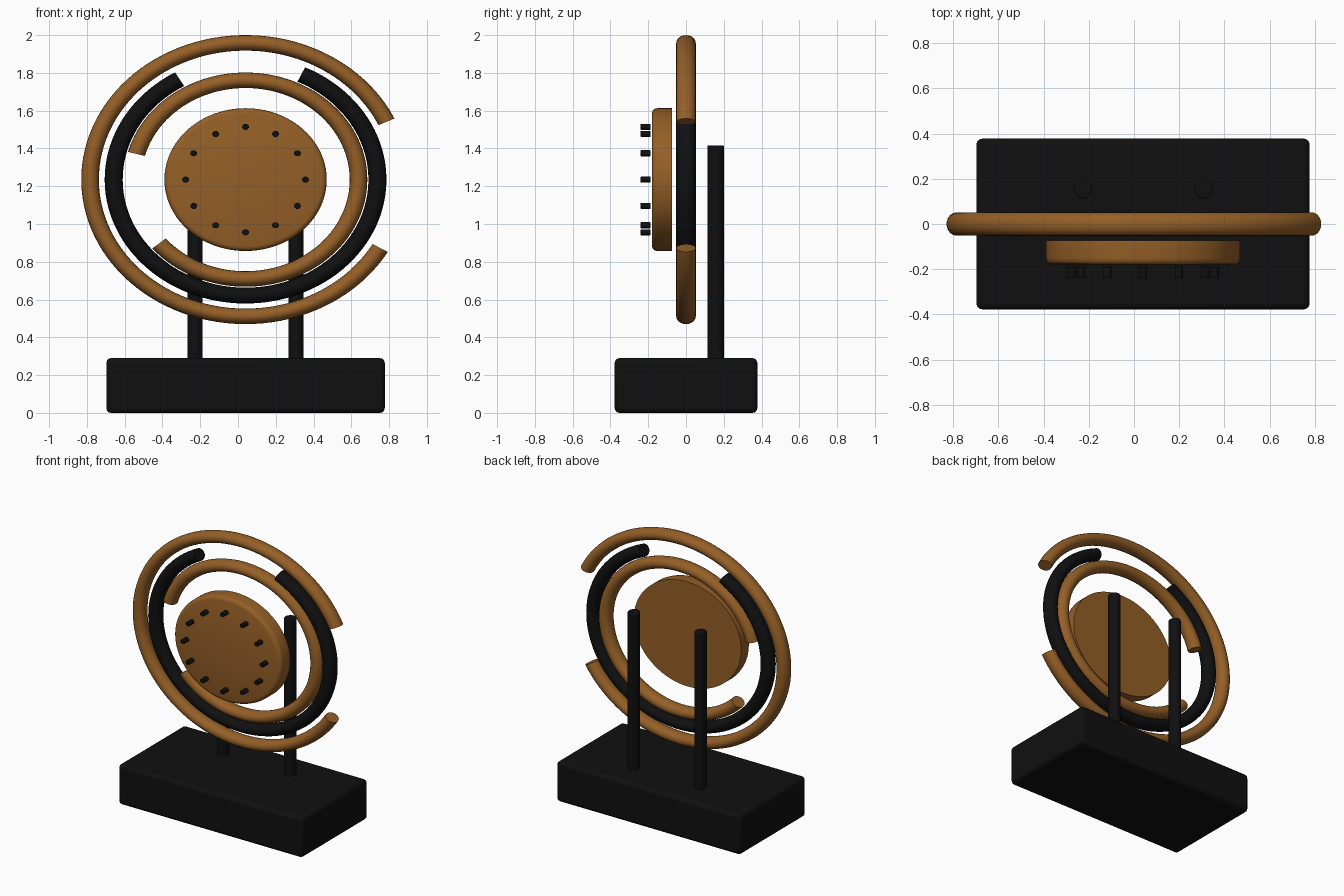
import bpy, bmesh
from math import radians, sin, cos, pi
from mathutils import Matrix, Vector

cube = bpy.data.objects.get("Cube")
if cube:
    bpy.data.objects.remove(cube, do_unlink=True)

CX, CZ = 0.04, 1.235          # centre of rings and disc
SX, SY = 1.137, 1.26          # the whole sculpture is stretched in x and y


def material(name, rgb, rough):
    m = bpy.data.materials.new(name)
    m.use_nodes = True
    m.diffuse_color = (*rgb, 1)
    node = m.node_tree.nodes["Principled BSDF"]
    node.inputs["Base Color"].default_value = (*rgb, 1)
    node.inputs["Roughness"].default_value = rough
    return m


bronze = material("bronze brown", (0.30, 0.115, 0.02), 0.5)
black = material("matte black", (0.005, 0.005, 0.005), 0.6)


def finish(name, bm, mat, bevel=0):
    bmesh.ops.recalc_face_normals(bm, faces=bm.faces[:])
    me = bpy.data.meshes.new(name)
    bm.to_mesh(me)
    bm.free()
    me.materials.append(mat)
    ob = bpy.data.objects.new(name, me)
    bpy.context.collection.objects.link(ob)
    if bevel:
        mod = ob.modifiers.new("rounded edges", "BEVEL")
        mod.width, mod.segments, mod.limit_method = bevel, 3, "ANGLE"
    bpy.ops.object.select_all(action="DESELECT")
    ob.select_set(True)
    bpy.context.view_layer.objects.active = ob
    bpy.ops.object.shade_smooth_by_angle(angle=radians(35))
    return ob


def open_ring(name, radius, tube, start, mat, sweep=305):
    """Tube swept around the y axis, leaving a gap, with flat end caps."""
    bm = bmesh.new()
    bmesh.ops.create_circle(bm, segments=20, radius=tube,
                            matrix=Matrix.Rotation(pi / 2, 4, "X").inverted()
                            @ Matrix.Rotation(pi / 2, 4, "X")
                            @ Matrix.Rotation(pi / 2, 4, "X"))
    for v in bm.verts:
        # stand the section in the x-y plane, out along +x
        v.co = Vector((v.co.x + radius, v.co.z, 0))
    bmesh.ops.rotate(bm, verts=bm.verts[:], cent=(0, 0, 0),
                     matrix=Matrix.Rotation(-radians(start), 3, "Y"))
    bmesh.ops.spin(bm, geom=bm.verts[:] + bm.edges[:], cent=(0, 0, 0),
                   axis=(0, -1, 0), angle=radians(sweep), steps=96)
    bmesh.ops.holes_fill(bm, edges=[e for e in bm.edges if e.is_boundary], sides=0)
    bmesh.ops.scale(bm, vec=(SX, SY, 1), verts=bm.verts[:])
    bmesh.ops.translate(bm, vec=(CX, 0, CZ), verts=bm.verts[:])
    return finish(name, bm, mat)


def cylinder(name, loc, radius, depth, mat, along_y=False, sides=24, bevel=0):
    bm = bmesh.new()
    bmesh.ops.create_cone(bm, cap_ends=True, segments=sides, radius1=radius,
                          radius2=radius, depth=depth)
    if along_y:
        bmesh.ops.rotate(bm, verts=bm.verts[:], matrix=Matrix.Rotation(pi / 2, 3, "X"))
    bmesh.ops.scale(bm, vec=(SX, 1 if along_y else SY, 1), verts=bm.verts[:])
    bmesh.ops.translate(bm, vec=loc, verts=bm.verts[:])
    return finish(name, bm, mat, bevel)


# Base block
bm = bmesh.new()
bmesh.ops.create_cube(bm, size=1)
bmesh.ops.scale(bm, vec=(1.474, 0.755, 0.29), verts=bm.verts[:])
bmesh.ops.translate(bm, vec=(CX, 0, 0.145), verts=bm.verts[:])
finish("base", bm, black, 0.025)

# Two posts behind the rings
for side, s in (("right", -1), ("left", 1)):
    cylinder(side + "_post", (CX + s * 0.267, 0.157, 0.833), 0.035, 1.166, black, bevel=0.006)

# Three nested open rings
open_ring("outer_ring", 0.724, 0.041, 25, bronze)
open_ring("middle_ring", 0.614, 0.042, 120, black)
open_ring("inner_ring", 0.526, 0.041, 220, bronze)

# Dial disc, lathed around y, with a rounded front rim
profile = [(0, -0.074), (0.378, -0.074), (0.378, -0.152), (0.375, -0.166),
           (0.366, -0.176), (0.352, -0.18), (0, -0.18)]
bm = bmesh.new()
verts = [bm.verts.new((r, y, 0)) for r, y in profile]
edges = [bm.edges.new(pair) for pair in zip(verts, verts[1:])]
bmesh.ops.spin(bm, geom=verts + edges, cent=(0, 0, 0), axis=(0, -1, 0),
               angle=2 * pi, steps=80)
bmesh.ops.remove_doubles(bm, verts=bm.verts[:], dist=0.0005)
bmesh.ops.scale(bm, vec=(SX, 1, 1), verts=bm.verts[:])
bmesh.ops.translate(bm, vec=(CX, 0, CZ), verts=bm.verts[:])
finish("dial_disc", bm, bronze)

# Twelve hour pegs just in front of the disc
for i in range(12):
    a = i * pi / 6
    cylinder(f"hour_peg_{i + 1}", (CX + 0.279 * SX * sin(a), -0.214, CZ + 0.279 * cos(a)),
             0.016, 0.052, black, along_y=True, sides=16, bevel=0.003)
